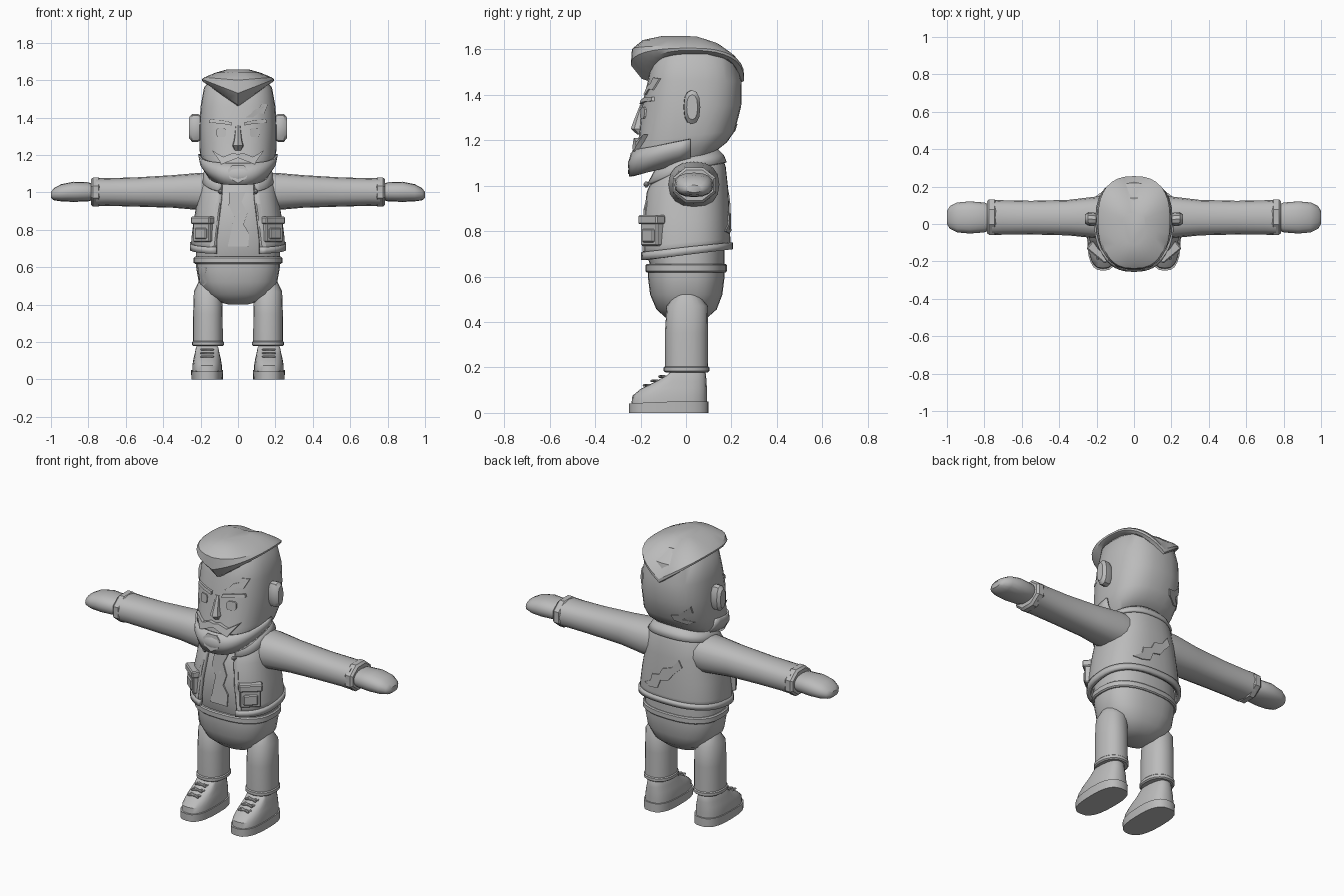
import bpy, bmesh, math
from math import pi, sin, cos
from mathutils import Vector
from mathutils.bvhtree import BVHTree

grey = bpy.data.materials.new("clay_grey")
grey.diffuse_color = (0.5, 0.5, 0.5, 1)


def make(name, verts, faces, angle=35):
    mesh = bpy.data.meshes.new(name)
    mesh.from_pydata(verts, [], faces)
    bm = bmesh.new()
    bm.from_mesh(mesh)
    bmesh.ops.recalc_face_normals(bm, faces=bm.faces)
    bm.to_mesh(mesh)
    bm.free()
    mesh.materials.append(grey)
    ob = bpy.data.objects.new(name, mesh)
    bpy.context.collection.objects.link(ob)
    bpy.ops.object.select_all(action='DESELECT')
    ob.select_set(True)
    bpy.context.view_layer.objects.active = ob
    bpy.ops.object.shade_smooth_by_angle(angle=math.radians(angle))
    return ob


def loft(name, rings, closed=True, thick=0.0, angle=35):
    """Skin a row of equal rings; open strips get a thickness."""
    n = len(rings[0])
    verts = [v for r in rings for v in r]
    faces = []
    for i in range(len(rings) - 1):
        for j in range(n if closed else n - 1):
            k = (j + 1) % n
            faces.append((i*n + j, i*n + k, (i+1)*n + k, (i+1)*n + j))
    if closed:
        faces += [tuple(range(n)), tuple(range(len(verts) - n, len(verts)))]
    ob = make(name, verts, faces, angle)
    if thick:
        m = ob.modifiers.new("thickness", 'SOLIDIFY')
        m.thickness, m.offset = thick, 0
    return ob


def power(v, e):
    return math.copysign(abs(v) ** e, v)


def oval(zf, zs, zb, yf, yb, rx, cx=0, cy=0, e=0.8, arc=None, n=28, peak=False):
    """Ring round z, with separate heights at front, side and back."""
    a0, a1 = arc or (-pi/2, 1.5*pi)
    pts = []
    for i in range(n + 1 if arc else n):
        a = a0 + (a1 - a0) * i / n
        s, c = power(sin(a), e), power(cos(a), e)
        w = 1 - abs(c) if peak else abs(s)
        pts.append((cx + rx*c, cy + s*((yb - cy) if s > 0 else (cy - yf)),
                    zs + w*((zb if s > 0 else zf) - zs)))
    return pts


def flat(z, yf, yb, rx, **k):
    return oval(z, z, z, yf, yb, rx, **k)


def tube(name, side, stations, n=16, e=0.85, turn=0.0):
    """Limb along x from (x, y, z, half depth, half height) stations."""
    return loft(name, [[(side*x, y + ry*power(cos(2*pi*i/n + turn), e),
                         z + rz*power(sin(2*pi*i/n + turn), e)) for i in range(n)]
                       for x, y, z, ry, rz in stations])


def patch(name, target, pts, front=True, lift=0.008):
    """Thin plate of (x, z) points laid on the front or back of a part."""
    m = target.data
    tree = BVHTree.FromPolygons([v.co for v in m.vertices], [p.vertices for p in m.polygons])
    d = Vector((0, 1 if front else -1, 0))
    base = []
    for x, z in pts:
        hit = tree.ray_cast(Vector((x, 0, z)) - d*2, d)[0]
        base.append(hit if hit else Vector((x, -0.15*d.y, z)))
    n = len(pts)
    verts = [p + d*0.01 for p in base] + [p - d*lift for p in base]
    faces = [tuple(range(n)), tuple(range(n, 2*n))]
    faces += [(i, (i+1) % n, n + (i+1) % n, n + i) for i in range(n)]
    return make(name, verts, faces, 20)


def box(name, loc, size, rot=(0, 0, 0), bevel=0.006):
    bpy.ops.mesh.primitive_cube_add(size=1, location=loc, rotation=rot)
    ob = bpy.context.object
    ob.name, ob.scale = name, size
    bpy.ops.object.transform_apply(location=False, rotation=False, scale=True)
    ob.data.materials.append(grey)
    m = ob.modifiers.new("soft_edge", 'BEVEL')
    m.width, m.segments = bevel, 1
    return ob


# head with a jaw that slopes down to the chin
head = loft("head", [
    oval(1.04, 1.11, 1.15, -.235, .13, .155, cy=.02),
    oval(1.10, 1.16, 1.19, -.24, .18, .19, cy=.02),
    oval(1.19, 1.22, 1.24, -.21, .215, .205, cy=.02),
    flat(1.35, -.195, .243, .207, cy=.02),
    flat(1.46, -.168, .245, .2, cy=.02),
    flat(1.56, -.15, .22, .182, cy=.02),
    flat(1.62, -.1, .14, .13, cy=.02)])
# beard shell round the front of the jaw
front = (pi, 2*pi)
loft("beard", [
    oval(1.04, 1.11, 1.15, -.245, .13, .16, cy=.02, arc=front),
    oval(1.10, 1.16, 1.19, -.25, .18, .197, cy=.02, arc=front),
    oval(1.155, 1.205, 1.22, -.228, .21, .207, cy=.02, arc=front)], False, .012)
# swept-back hair with a pointed fringe
P = dict(cy=.02, peak=True, n=32)
loft("hair", [
    oval(1.455, 1.59, 1.45, -.15, .235, .18, **P),
    oval(1.47, 1.595, 1.46, -.195, .256, .192, **P),
    oval(1.53, 1.605, 1.48, -.243, .256, .193, **P),
    oval(1.6, 1.615, 1.535, -.238, .225, .18, **P),
    oval(1.64, 1.64, 1.61, -.19, .15, .12, **P),
    oval(1.657, 1.657, 1.648, -.11, .06, .06, **P)], angle=28)
# nose
loft("nose", [flat(1.225, -.215, -.15, .022, cy=-.18, n=8),
              flat(1.25, -.243, -.15, .034, cy=-.18, n=8),
              flat(1.28, -.232, -.15, .024, cy=-.18, n=8),
              flat(1.36, -.2, -.15, .014, cy=-.18, n=8)])
# facial plates
for s in (-1, 1):
    patch("eye", head, [(s*x, z) for x, z in
          ((.064, 1.305), (.073, 1.295), (.108, 1.295), (.115, 1.305), (.115, 1.335),
           (.106, 1.345), (.072, 1.345), (.064, 1.335))])
    patch("eyebrow", head, [(s*x, z) for x, z in
          ((.035, 1.358), (.09, 1.368), (.155, 1.372), (.15, 1.39), (.09, 1.386), (.035, 1.375))], lift=.014)
    patch("moustache", head, [(s*x, z) for x, z in
          ((0, 1.185), (.05, 1.165), (.09, 1.15), (.1, 1.17), (.14, 1.225), (.08, 1.19), (.03, 1.21), (0, 1.205))], lift=.022)
    tube("ear", s, [(.19, .025, 1.345, .028, .06), (.215, .025, 1.345, .036, .075),
                    (.245, .027, 1.345, .036, .075), (.262, .027, 1.345, .024, .055)], 12)
patch("goatee", head, [(-.055, 1.12), (-.03, 1.145), (.03, 1.145), (.055, 1.12),
                       (.045, 1.075), (0, 1.05), (-.045, 1.075)], lift=.02)
patch("forehead_scar", head, [(.04, 1.40), (.08, 1.40), (.11, 1.425), (.14, 1.42), (.16, 1.47),
                              (.125, 1.475), (.115, 1.45), (.085, 1.44), (.07, 1.42)])
patch("skull_scar", head, [(-.17, 1.23), (-.13, 1.215), (-.07, 1.24), (-.06, 1.27), (-.1, 1.275),
                           (-.13, 1.3), (-.16, 1.33), (-.165, 1.29), (-.12, 1.25)], False)

# shirt under the jacket
shirt = loft("shirt", [flat(.64, -.155, .17, .225), flat(.72, -.18, .17, .225),
                       flat(.9, -.175, .165, .2),
                       oval(1.03, 1.05, 1.06, -.14, .15, .165),
                       oval(1.1, 1.12, 1.13, -.09, .12, .1),
                       oval(1.14, 1.16, 1.17, -.07, .1, .08)])
# torn strips on the shirt front
patch("shirt_tear", shirt, [(-.045, 1.0), (-.05, .93), (-.02, .87), (-.035, .8), (-.055, .71),
                            (.055, .71), (.06, .78), (.03, .83), (.05, .89), (.02, .95), (.04, 1.0)])


# open-fronted jacket with a hem band
def coat(zf, zs, zb, yf, yb, rx, gap):
    return oval(zf, zs, zb, yf, yb, rx, arc=(-pi/2 + gap, 1.5*pi - gap), n=36)


jacket = loft("jacket", [
    coat(.675, .70, .725, -.192, .185, .24, .42),
    coat(.73, .75, .765, -.196, .185, .24, .42),
    coat(.84, .85, .86, -.192, .182, .227, .39),
    coat(.97, .98, .99, -.172, .175, .203, .36),
    coat(1.05, 1.07, 1.08, -.135, .165, .185, .38),
    coat(1.09, 1.12, 1.14, -.1, .145, .14, .5),
    coat(1.12, 1.15, 1.165, -.08, .115, .105, .55)], False, .02)
loft("jacket_hem", [coat(.67, .695, .72, -.2, .195, .247, .4),
                    coat(.705, .73, .75, -.2, .195, .247, .4)], False, .022)
# folded collar and front edging
loft("collar", [coat(1.0, 1.075, 1.1, -.175, .172, .192, .42),
                coat(1.055, 1.11, 1.13, -.145, .16, .172, .42),
                coat(1.12, 1.15, 1.165, -.09, .125, .115, .5)], False, .016)
for s in (-1, 1):
    patch("jacket_edging", jacket, [(s*x, z) for x, z in
          ((.128, .71), (.15, .71), (.125, .9), (.105, 1.03), (.085, 1.03), (.105, .9))], lift=.016)
    # cargo pockets on the front corners
    turn = s * .69
    d = Vector((sin(turn), -cos(turn), 0))
    for nm, off, z, size in (("pocket", 0, .79, (.115, .05, .11)),
                             ("pocket_flap", .008, .85, (.13, .054, .04)),
                             ("pocket_panel", .008, .78, (.08, .05, .06))):
        box(nm, Vector((s*.182, -.145, z)) + d*off, size, (0, 0, turn))
    # collar studs
    box("collar_stud", (s*.095, -.175, 1.005), (.026, .026, .026), (0, 0, turn), .01)
patch("jacket_back_tear", jacket, [(.15, .8), (.1, .83), (.09, .87), (.04, .88), (.02, .92), (-.04, .94), (-.08, .99),
                                   (-.1, .95), (-.05, .9), (-.02, .86), (.03, .85), (.05, .8), (.1, .79)], False, .017)

# trousers, belt and legs
loft("trousers", [flat(.4, -.04, .04, .05), flat(.415, -.085, .09, .105),
                  flat(.455, -.13, .135, .17), flat(.52, -.158, .16, .21),
                  flat(.6, -.168, .17, .224), flat(.65, -.168, .17, .222)])
loft("belt", [flat(.618, -.172, .175, .23), flat(.624, -.178, .18, .237),
              flat(.65, -.178, .18, .237), flat(.656, -.172, .175, .23)], angle=25)
patch("trouser_tear", bpy.data.objects["trousers"],
      [(-.215, .6), (-.165, .6), (-.175, .56), (-.165, .52), (-.185, .5), (-.205, .53)])

for s in (-1, 1):
    k = dict(cx=s*.161, e=.9, n=20)
    loft("leg", [flat(.185, -.092, .098, .08, **k), flat(.35, -.093, .097, .079, **k),
                 flat(.47, -.085, .095, .075, **k), flat(.52, -.05, .06, .05, **k)])
    loft("leg_cuff", [flat(.178, -.09, .095, .078, **k), flat(.184, -.098, .103, .085, **k),
                      flat(.2, -.098, .103, .085, **k), flat(.206, -.09, .096, .079, **k)])
    # shoes
    k = dict(cx=s*.165, cy=-.06, e=.75, n=24)
    loft("shoe_sole", [flat(0, -.25, .1, .084, **k), oval(.042, .05, .05, -.25, .1, .086, **k)])
    loft("shoe", [flat(.04, -.24, .092, .079, **k), flat(.075, -.236, .092, .079, **k),
                  oval(.105, .11, .11, -.2, .092, .073, **k), oval(.135, .14, .14, -.14, .09, .066, **k),
                  oval(.165, .17, .17, -.085, .088, .06, **k), oval(.178, .182, .182, -.07, .082, .054, **k)])
    for i in range(3):
        for r in (-.35, .35):
            box("shoelace", (s*.165, -.105 - .034*i, .16 - .019*i), (.075, .012, .01), (.5, 0, r), .003)

    # arms, cuffs and mitten hands
    tube("arm", s, [(.12, .035, 1.005, .11, .1), (.2, .035, 1.005, .112, .1),
                    (.35, .034, 1.005, .095, .087), (.55, .034, 1.002, .09, .078),
                    (.7, .035, 1.002, .092, .074), (.76, .035, 1.002, .095, .076)])
    tube("sleeve_cuff", s, [(.735, .037, 1.002, .092, .074), (.745, .037, 1.002, .103, .084),
                            (.775, .037, 1.002, .103, .084), (.787, .037, 1.002, .092, .072)], 8, 1, pi/8)
    tube("hand", s, [(.775, .035, 1.002, .068, .042), (.8, .035, 1.003, .08, .051),
                     (.88, .035, 1.003, .086, .054), (.945, .035, .998, .08, .046),
                     (.985, .035, .99, .06, .032), (1.0, .035, .986, .035, .016)])
